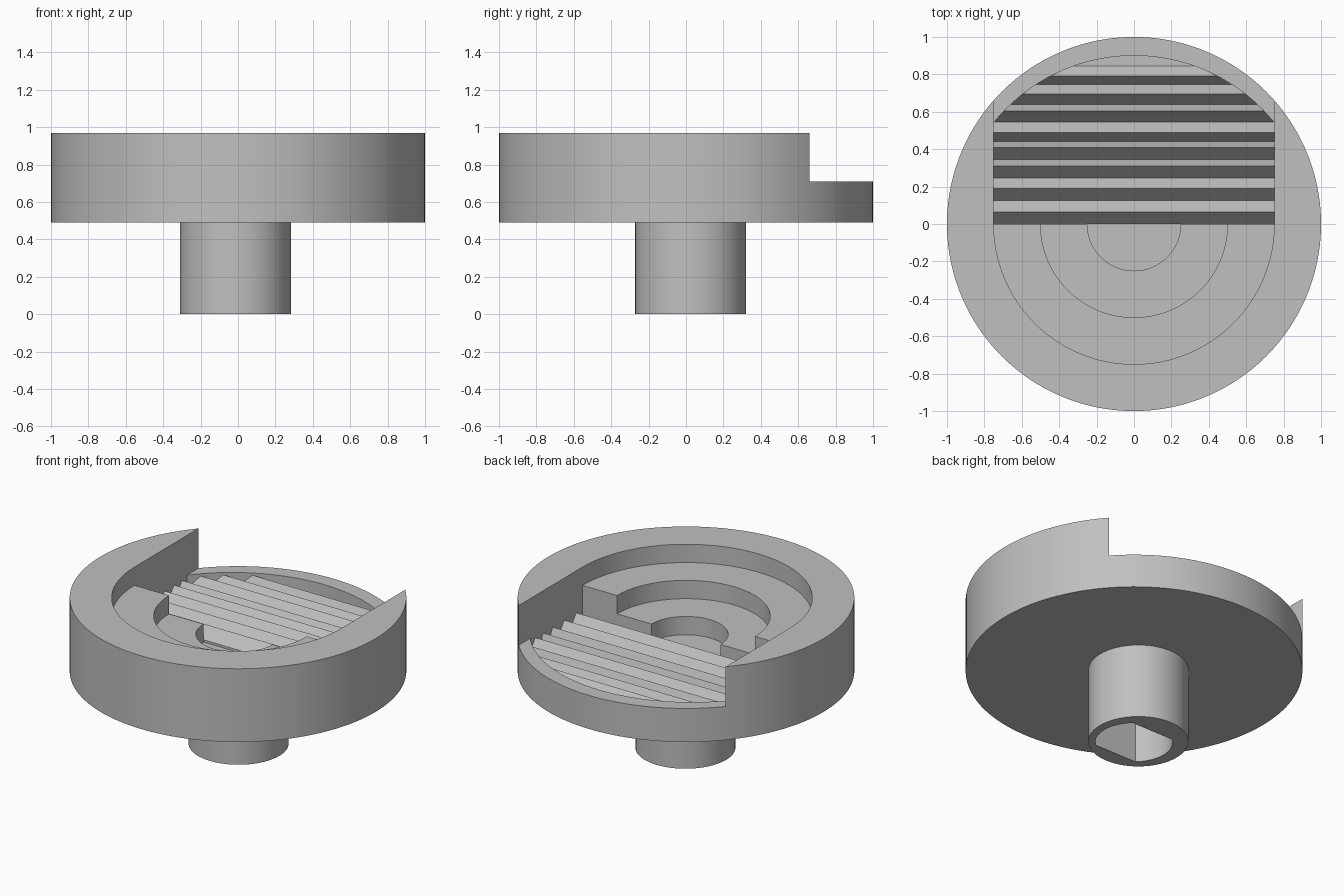
import bpy, bmesh
from math import pi, cos, sin
from mathutils import Matrix

cube = bpy.data.objects.get("Cube")
if cube:
    bpy.data.objects.remove(cube, do_unlink=True)

grey = bpy.data.materials.new("plain grey")
grey.use_nodes = True
grey.diffuse_color = (0.53, 0.53, 0.53, 1)
grey.node_tree.nodes["Principled BSDF"].inputs["Base Color"].default_value = (0.53, 0.53, 0.53, 1)


def prism(name, points, start, end, along_x=False):
    """Extrude a flat outline: (x, y) along z, or (y, z) along x."""
    bm = bmesh.new()
    place = (lambda p: (start, *p)) if along_x else (lambda p: (*p, start))
    face = bm.faces.new([bm.verts.new(place(p)) for p in points])
    out = bmesh.ops.extrude_face_region(bm, geom=[face])
    step = (end - start, 0, 0) if along_x else (0, 0, end - start)
    moved = [g for g in out["geom"] if isinstance(g, bmesh.types.BMVert)]
    bmesh.ops.translate(bm, verts=moved, vec=step)
    bmesh.ops.recalc_face_normals(bm, faces=bm.faces)
    mesh = bpy.data.meshes.new(name)
    bm.to_mesh(mesh)
    bm.free()
    mesh.materials.append(grey)
    obj = bpy.data.objects.new(name, mesh)
    bpy.context.collection.objects.link(obj)
    return obj


def arc(radius, a0=0, a1=2 * pi, n=128, cx=0, cy=0, closed=True):
    count = n if closed else n + 1
    return [(cx + radius * cos(a0 + (a1 - a0) * i / n),
             cy + radius * sin(a0 + (a1 - a0) * i / n)) for i in range(count)]


def combine(target, tool, operation="DIFFERENCE"):
    """Apply a boolean and discard the tool."""
    tool.hide_render = True
    mod = target.modifiers.new("cut", "BOOLEAN")
    mod.object, mod.operation, mod.solver = tool, operation, "EXACT"
    bpy.context.view_layer.update()
    graph = bpy.context.evaluated_depsgraph_get()
    mesh = bpy.data.meshes.new_from_object(target.evaluated_get(graph))
    target.modifiers.clear()
    target.data = mesh
    bpy.data.objects.remove(tool, do_unlink=True)


# Round body
body = prism("round_body", arc(1, n=160), 0.49, 0.97)

# Stepped half bowl in the front half
for radius, floor in ((0.75, 0.85), (0.5, 0.73), (0.25, 0.61)):
    outline = [(-radius, 0.004)] + arc(radius, pi, 2 * pi, 64, closed=False) + [(radius, 0.004)]
    combine(body, prism("bowl_cutter", outline, floor, 1.2))

# Open back down to the low rim
combine(body, prism("back_cutter", [(-0.75, 0), (0.75, 0), (0.75, 1.2), (-0.75, 1.2)], 0.71, 1.2))

# Ridged floor sunk inside the low rim
valleys = [0, 0.125, 0.245, 0.345, 0.44, 0.545, 0.64, 0.745]
peaks = [0.065, 0.19, 0.31, 0.41, 0.49, 0.605, 0.695, 0.79]
profile = [p for v, k in zip(valleys, peaks) for p in ((v, 0.62), (k, 0.695))]
profile += [(0.845, 0.63), (1, 0.63), (1, 0.9), (0, 0.9)]
ridges = prism("ridge_cutter", profile, -0.75, 0.75, along_x=True)
combine(ridges, prism("ridge_limit", arc(0.965, cy=-0.065), 0.4, 1.1), "INTERSECT")
combine(body, ridges)

# Hollow stem with a socket that has two flats
stem = prism("stem", arc(0.297, n=64, cx=-0.013, cy=0.025), 0, 0.49)
half = 0.84
socket = arc(0.23, -half, half, 24, closed=False) + arc(0.23, pi - half, pi + half, 24, closed=False)
combine(stem, prism("socket_cutter", socket, -0.1, 0.46))

# Smooth round walls, sharp edges
bpy.ops.object.select_all(action="DESELECT")
for obj in (body, stem):
    obj.select_set(True)
bpy.context.view_layer.objects.active = body
bpy.ops.object.shade_smooth_by_angle(angle=pi / 6)
